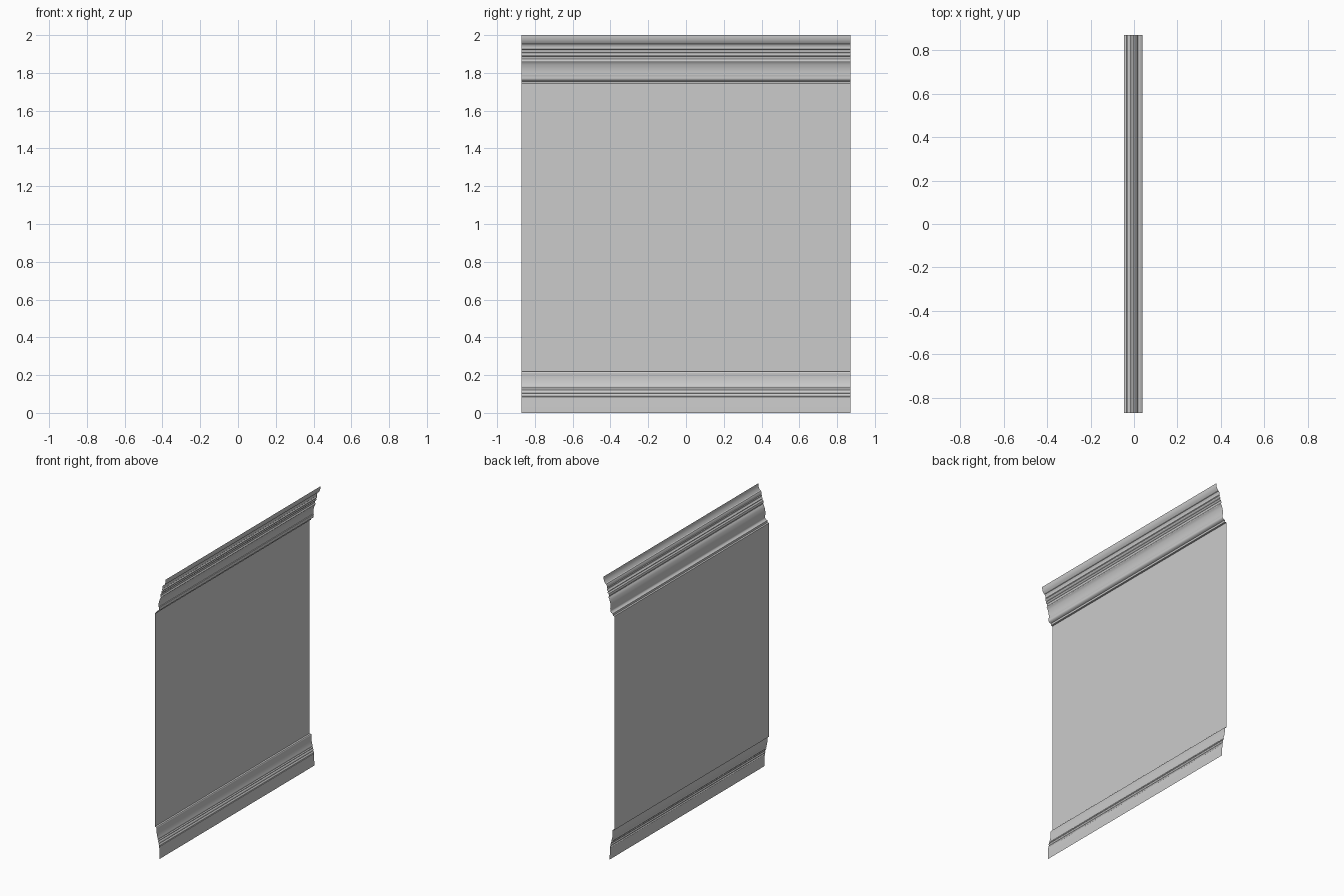
import bpy, bmesh, math

if "Cube" in bpy.data.objects:
    bpy.data.objects.remove(bpy.data.objects["Cube"])

HALF_WIDTH = 0.87


def arc(p, q, bulge, n=5):
    """Points after p up to q, bowed sideways by bulge (positive = outward, +x)."""
    pts = []
    dx, dz = q[0] - p[0], q[1] - p[1]
    length = math.hypot(dx, dz)
    for i in range(1, n + 1):
        t = i / n
        b = bulge * math.sin(math.pi * t)
        pts.append((p[0] + dx * t + b * dz / length, p[1] + dz * t - b * dx / length))
    return pts


def trace(start, steps):
    """Chain of (x, z, bulge) steps; zero bulge is a straight line."""
    pts = [start]
    for x, z, bulge in steps:
        pts += arc(pts[-1], (x, z), bulge) if bulge else [(x, z)]
    return pts


def sheet(name, profile):
    """Sweep an x-z profile along y as a single open surface facing +x."""
    bm = bmesh.new()
    a, b = [[bm.verts.new((x, y, z)) for x, z in profile]
            for y in (-HALF_WIDTH, HALF_WIDTH)]
    for i in range(len(profile) - 1):
        bm.faces.new((a[i], b[i], b[i + 1], a[i + 1]))
    mesh = bpy.data.meshes.new(name)
    bm.to_mesh(mesh)
    bm.free()
    obj = bpy.data.objects.new(name, mesh)
    bpy.context.collection.objects.link(obj)
    bpy.ops.object.select_all(action='DESELECT')
    obj.select_set(True)
    bpy.context.view_layer.objects.active = obj
    bpy.ops.object.shade_smooth_by_angle(angle=math.radians(30))


# Base moulding: tall plinth, small beads, shallow cove
sheet("base_moulding", trace((-0.008, 0.0), [
    (-0.009, 0.035, 0), (-0.011, 0.085, 0),
    (-0.014, 0.087, 0), (-0.014, 0.100, 0.003),
    (-0.018, 0.102, 0), (-0.018, 0.118, 0.004),
    (-0.021, 0.120, 0), (-0.021, 0.130, 0.003),
    (-0.024, 0.132, 0), (-0.024, 0.145, 0.002),
    (-0.031, 0.205, -0.003), (-0.034, 0.218, 0.002),
    (-0.045, 0.220, 0)]))

# Flat wall panel
sheet("wall_panel", [(-0.045, 0.22), (-0.045, 1.74)])

# Cornice: lower fillets, cove, stacked beads, flared crown
sheet("cornice", trace((-0.045, 1.74), [
    (-0.034, 1.742, 0), (-0.032, 1.755, 0),
    (-0.022, 1.758, 0), (-0.014, 1.778, 0.004),
    (-0.012, 1.788, 0), (-0.016, 1.790, 0),
    (-0.004, 1.855, -0.004), (-0.001, 1.858, 0),
    (-0.001, 1.870, 0.003), (-0.003, 1.873, 0),
    (0.000, 1.888, 0), (0.004, 1.890, 0),
    (0.004, 1.904, 0.004), (0.010, 1.907, 0),
    (0.010, 1.922, 0.004), (0.014, 1.926, 0),
    (0.019, 1.952, -0.003), (0.026, 1.955, 0),
    (0.040, 1.990, 0.003), (0.040, 2.0, 0)]))
